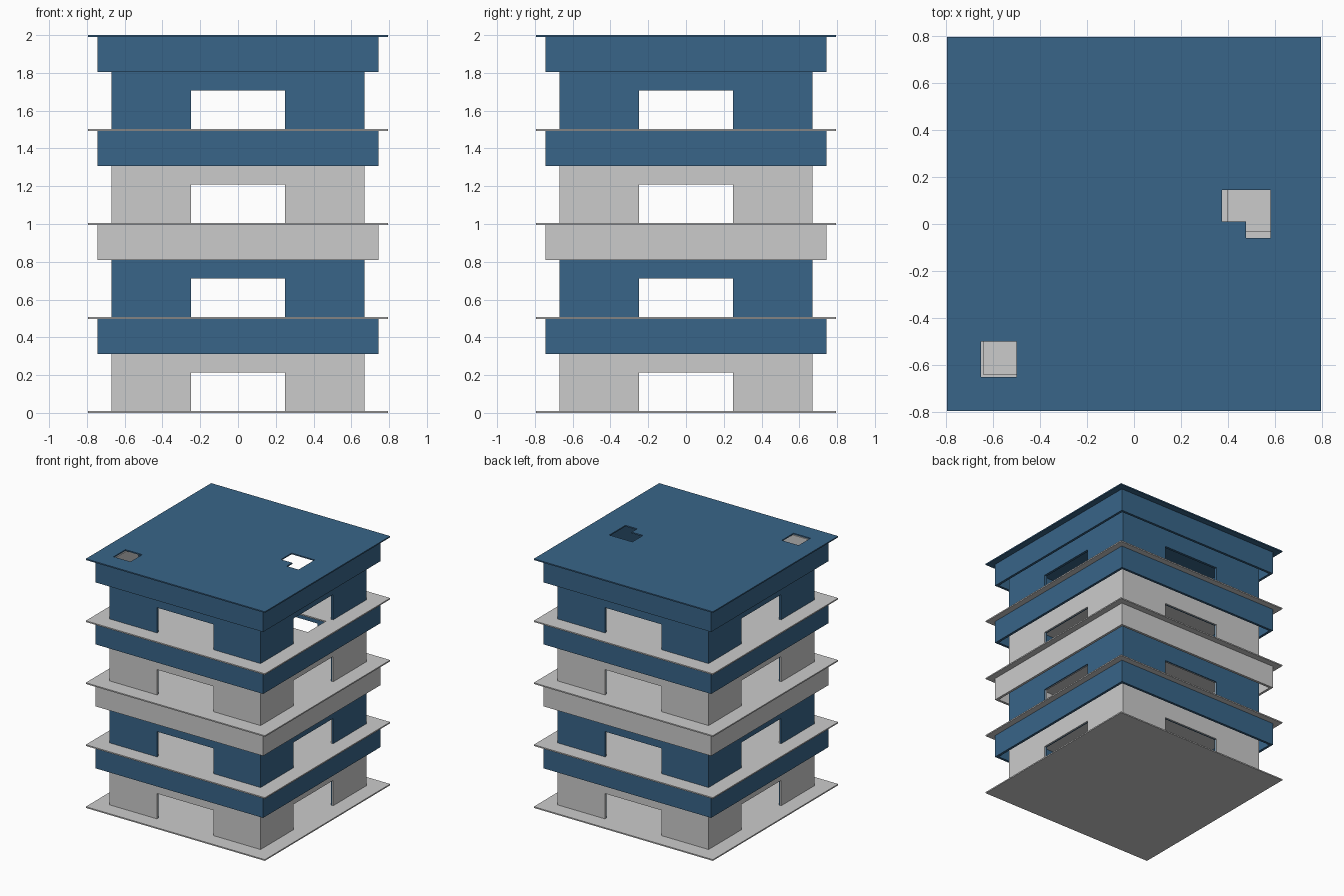
import bpy, bmesh
from math import pi
from mathutils import Matrix

if "Cube" in bpy.data.objects:
    bpy.data.objects.remove(bpy.data.objects["Cube"])

blue = bpy.data.materials.new("blue")
blue.diffuse_color = (0.04, 0.13, 0.25, 1)
blue.use_nodes = True
blue.node_tree.nodes["Principled BSDF"].inputs["Base Color"].default_value = blue.diffuse_color


def plate(outlines, depth):
    """Filled 2D outline (inner outlines become holes), extruded about z = 0."""
    cu = bpy.data.curves.new("tmp", 'CURVE')
    cu.dimensions = '2D'
    cu.fill_mode = 'BOTH'
    cu.extrude = depth / 2
    for pts in outlines:
        sp = cu.splines.new('POLY')
        sp.points.add(len(pts) - 1)
        for p, (x, y) in zip(sp.points, pts):
            p.co = (x, y, 0, 1)
        sp.use_cyclic_u = True
    ob = bpy.data.objects.new("tmp", cu)
    bpy.context.collection.objects.link(ob)
    dg = bpy.context.evaluated_depsgraph_get()
    me = bpy.data.meshes.new_from_object(ob.evaluated_get(dg))
    bpy.data.objects.remove(ob)
    return me


def build(name, me, matrices, mat=None):
    """Place copies of a mesh in one object."""
    bm = bmesh.new()
    for m in matrices:
        part = me.copy()
        part.transform(m)
        bm.from_mesh(part)
        bpy.data.meshes.remove(part)
    bmesh.ops.remove_doubles(bm, verts=bm.verts, dist=1e-5)
    bmesh.ops.recalc_face_normals(bm, faces=bm.faces)
    out = bpy.data.meshes.new(name)
    bm.to_mesh(out)
    bm.free()
    bpy.data.meshes.remove(me)
    for p in out.polygons:
        p.use_smooth = False
    out.materials.clear()
    if mat:
        out.materials.append(mat)
    ob = bpy.data.objects.new(name, out)
    bpy.context.collection.objects.link(ob)


def rect(x0, x1, y0, y1):
    return [(x0, y0), (x1, y0), (x1, y1), (x0, y1)]


def square(r):
    return rect(-r, r, -r, r)


def lift(z):
    return [Matrix.Translation((0, 0, z))]


def walls(name, r, t, z0, z1, mat):
    """Four wall sides, each with a central doorway."""
    d, h = 0.25, z0 + 0.203
    side = [(-r, z0), (-d, z0), (-d, h), (d, h), (d, z0), (r, z0), (r, z1), (-r, z1)]
    stand = Matrix.Translation((0, -(r - t / 2), 0)) @ Matrix.Rotation(pi / 2, 4, 'X')
    build(name, plate([side], t),
          [Matrix.Rotation(i * pi / 2, 4, 'Z') @ stand for i in range(4)], mat)


T, STEP = 0.01, 0.4975

# Floor slabs and roof, with stair and shaft openings near the top
roof_holes = [rect(-0.65, -0.5, -0.65, -0.5),
              [(0.375, 0.01), (0.475, 0.01), (0.475, -0.06), (0.58, -0.06),
               (0.58, 0.145), (0.375, 0.145)]]
holes = {3: [rect(0.4, 0.64, -0.03, 0.2)], 4: roof_holes}
for k in range(5):
    build("roof" if k == 4 else f"floor_slab_{k + 1}",
          plate([square(0.795)] + holes.get(k, []), T),
          lift(k * STEP + T / 2), blue if k == 4 else None)

# Storeys: outer wall, inner lining and overhanging hollow band
wall_mat = [None, blue, None, blue]
lining_mat = [blue, None, blue, blue]
band_mat = [blue, None, blue, blue]
for k in range(4):
    z0, z1 = k * STEP + T, (k + 1) * STEP
    walls(f"storey_wall_{k + 1}", 0.67, 0.01, z0, z1, wall_mat[k])
    walls(f"wall_lining_{k + 1}", 0.66, 0.01, z0, z1, lining_mat[k])
    h = 0.185
    build(f"overhang_band_{k + 1}", plate([square(0.745), square(0.725)], h),
          lift(z1 - h / 2), band_mat[k])

# Grey corner lining seen through the roof hatch
a, b, c = -0.65, -0.64, -0.35
corner = [(a, a), (c, a), (c, b), (b, b), (b, c), (a, c)]
build("corner_lining", plate([corner], STEP - T), lift(3.5 * STEP + T / 2))
